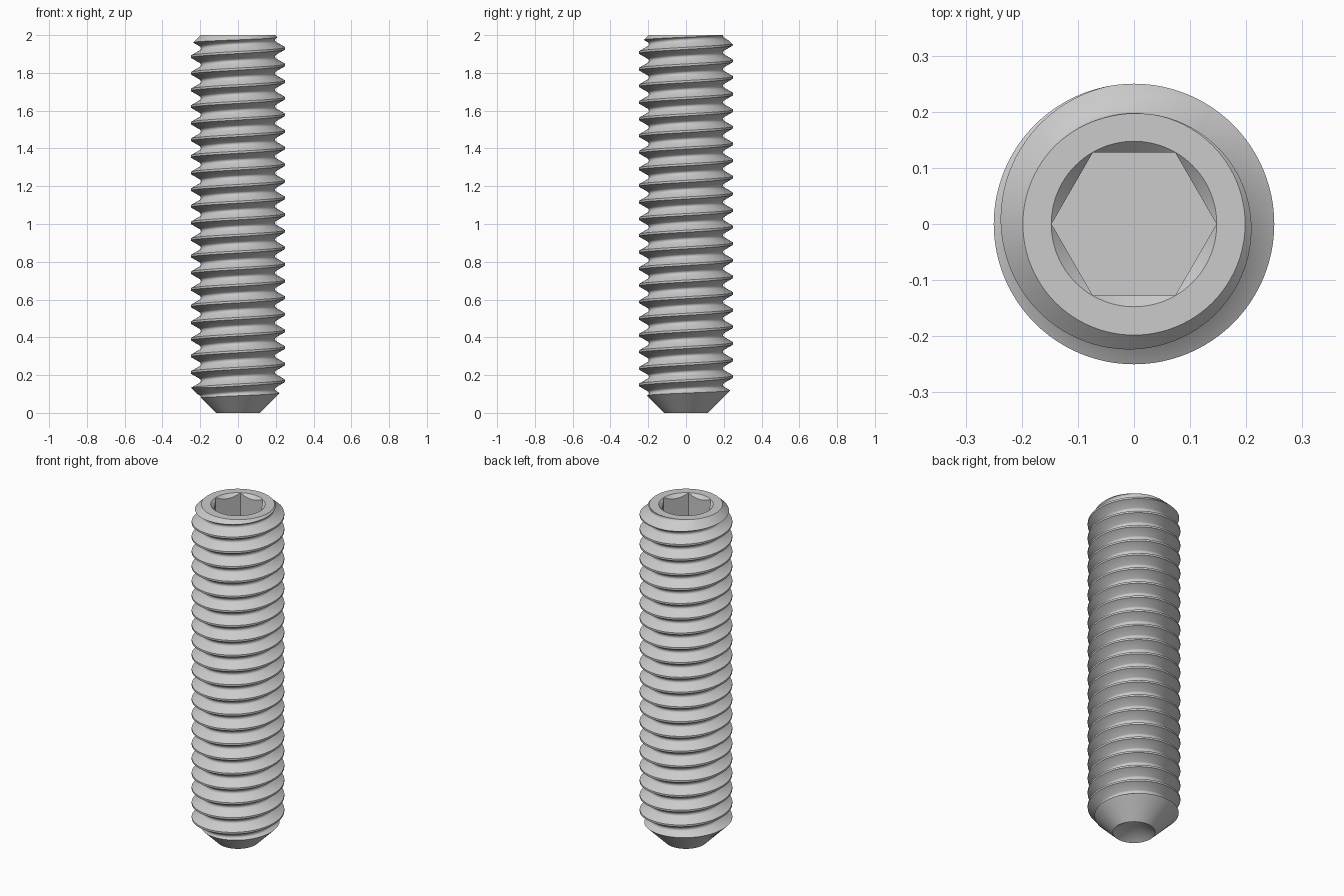
import bpy, bmesh, math

if "Cube" in bpy.data.objects:
    bpy.data.objects.remove(bpy.data.objects["Cube"])

SEG = 96          # sides around the axis
PITCH = 0.088     # thread spacing
TIP_Z = 1.93      # height of a crest on the +x side


def make_object(name, bm):
    bmesh.ops.recalc_face_normals(bm, faces=bm.faces[:])
    mesh = bpy.data.meshes.new(name)
    bm.to_mesh(mesh)
    bm.free()
    obj = bpy.data.objects.new(name, mesh)
    bpy.context.collection.objects.link(obj)
    return obj


def polar(r, a, z):
    return (r * math.cos(a), r * math.sin(a), z)


def lathe(name, profile, sides):
    """Closed solid of revolution; first and last profile points lie on the axis."""
    bm = bmesh.new()
    first = bm.verts.new((0, 0, profile[0][1]))
    last = bm.verts.new((0, 0, profile[-1][1]))
    rings = [[bm.verts.new(polar(r, 2 * math.pi * j / sides, z)) for j in range(sides)]
             for r, z in profile[1:-1]]
    for j in range(sides):
        k = (j + 1) % sides
        bm.faces.new((first, rings[0][k], rings[0][j]))
        bm.faces.new((last, rings[-1][j], rings[-1][k]))
        for a, b in zip(rings, rings[1:]):
            bm.faces.new((a[j], a[k], b[k], b[j]))
    return make_object(name, bm)


def helical_thread(name):
    """Endless right-hand thread, longer than the screw, closed at both ends."""
    c = PITCH / 16
    tooth = [(-c, 0.25), (c, 0.25), (0.034, 0.2005), (0.0385, 0.1975),
             (PITCH / 2, 0.1965), (PITCH - 0.0385, 0.1975), (PITCH - 0.034, 0.2005)]
    rows = [(TIP_Z + turn * PITCH + dz, r) for turn in range(-25, 3) for dz, r in tooth]
    m, n = len(tooth), len(rows)
    bm = bmesh.new()
    cols = [[bm.verts.new(polar(r, 2 * math.pi * j / SEG, z + PITCH * j / SEG))
             for z, r in rows] for j in range(SEG)]
    for j in range(SEG):
        nxt = cols[j + 1] if j < SEG - 1 else cols[0][m:]
        for i in range(min(n, len(nxt)) - 1):
            bm.faces.new((cols[j][i], nxt[i], nxt[i + 1], cols[j][i + 1]))
    # fan each open end to a point on the axis
    border = [e for e in bm.edges if e.is_boundary]
    low = bm.verts.new((0, 0, rows[0][0] - 0.02))
    high = bm.verts.new((0, 0, rows[-1][0] + PITCH + 0.02))
    for e in border:
        hub = low if e.verts[0].co.z < 1 else high
        bm.faces.new((e.verts[0], e.verts[1], hub))
    return make_object(name, bm)


def boolean(obj, cutter, operation):
    mod = obj.modifiers.new(operation.lower(), 'BOOLEAN')
    mod.operation = operation
    mod.solver = 'EXACT'
    mod.object = cutter
    bpy.context.view_layer.objects.active = obj
    bpy.ops.object.modifier_apply(modifier=mod.name)
    bpy.data.objects.remove(cutter)


# threaded body
screw = helical_thread("set_screw")

# blank: cup point, bottom chamfer, top chamfer and socket countersink
blank = lathe("blank", [(0, 0.07), (0.115, 0), (0.30, 0.185), (0.30, 1.90),
                        (0.198, 2.0), (0.1475, 2.0), (0, 1.8525)], SEG)
boolean(screw, blank, 'INTERSECT')

# hex socket with corners on the x axis
socket = lathe("hex_socket", [(0, 1.70), (0.147, 1.70), (0.147, 2.1), (0, 2.1)], 6)
boolean(screw, socket, 'DIFFERENCE')

# smooth flanks, sharp crests and edges
bpy.ops.object.select_all(action='DESELECT')
screw.select_set(True)
bpy.context.view_layer.objects.active = screw
bpy.ops.object.shade_smooth_by_angle(angle=math.radians(30))
